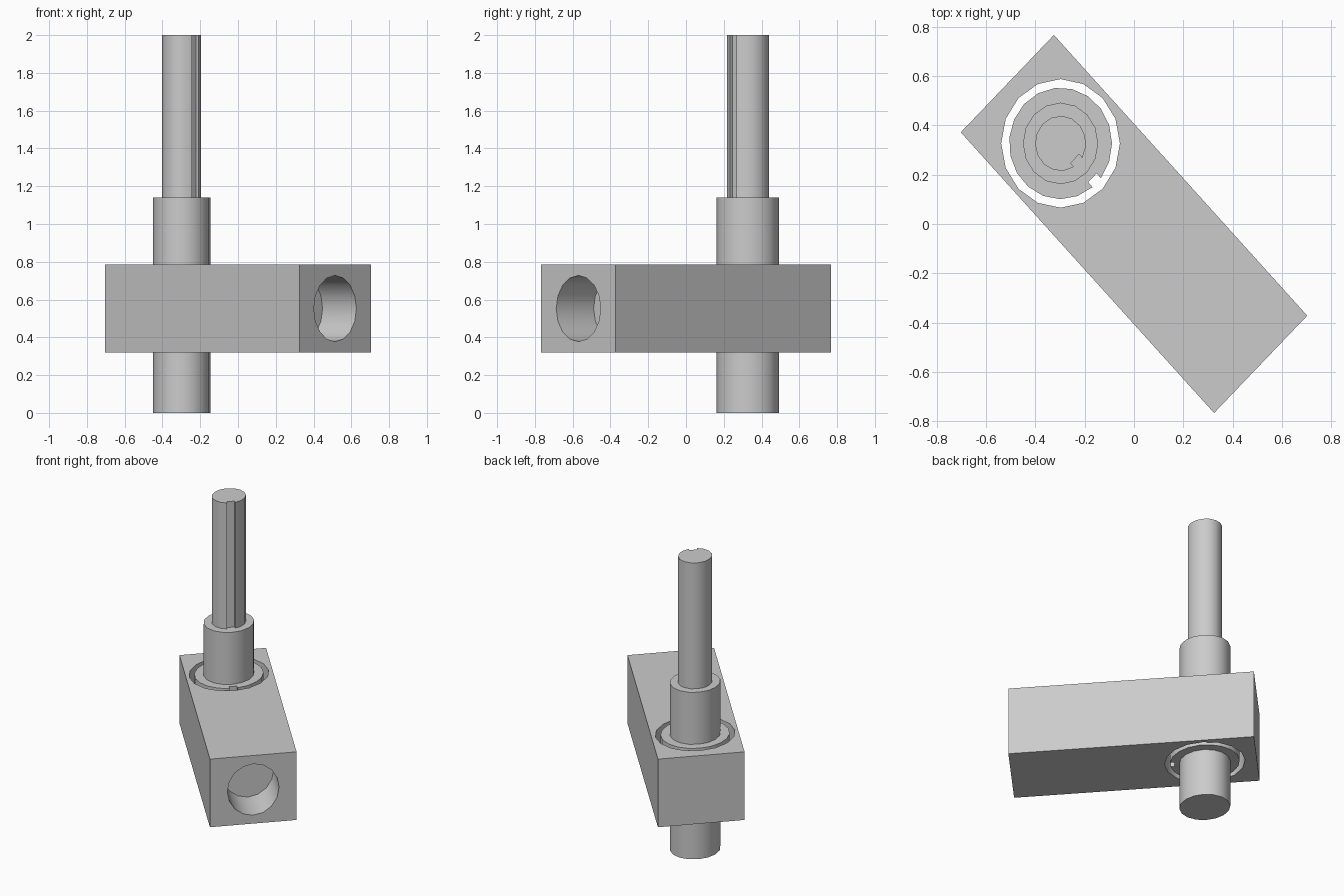
import bpy
import bmesh
import math
from mathutils import Vector

default = bpy.data.objects.get("Cube")
if default:
    bpy.data.objects.remove(default, do_unlink=True)

steel = bpy.data.materials.new("grey_steel")
steel.use_nodes = True
steel.diffuse_color = (0.6, 0.6, 0.6, 1)
steel.node_tree.nodes["Principled BSDF"].inputs["Base Color"].default_value = (0.6, 0.6, 0.6, 1)

UP = Vector((0, 0, 1))
AXIS = Vector((-0.298, 0.327, 0))       # centre line of the shaft
STRETCH = (0.96, 1.04)                  # round parts are slightly oval
BOTTOM, TOP = 0.32, 0.785               # arm underside and upper face
KEY_ANGLE = -math.pi / 4


def prism(name, points, direction):
    """Solid made by sweeping a closed outline along a vector."""
    mesh = bpy.data.meshes.new(name)
    bm = bmesh.new()
    base = bm.faces.new([bm.verts.new(p) for p in points])
    swept = bmesh.ops.extrude_face_region(bm, geom=[base], use_keep_orig=True)
    moved = [v for v in swept["geom"] if isinstance(v, bmesh.types.BMVert)]
    bmesh.ops.translate(bm, verts=moved, vec=direction)
    bmesh.ops.recalc_face_normals(bm, faces=bm.faces[:])
    bm.to_mesh(mesh)
    bm.free()
    mesh.materials.append(steel)
    obj = bpy.data.objects.new(name, mesh)
    bpy.context.collection.objects.link(obj)
    return obj


def select(obj):
    bpy.ops.object.select_all(action='DESELECT')
    obj.select_set(True)
    bpy.context.view_layer.objects.active = obj


def smooth(obj):
    select(obj)
    bpy.ops.object.shade_smooth_by_angle(angle=math.radians(35))


def cut(obj, cutter):
    cutter.hide_render = True
    mod = obj.modifiers.new("cut", 'BOOLEAN')
    mod.operation, mod.solver, mod.object = 'DIFFERENCE', 'EXACT', cutter
    select(obj)
    bpy.ops.object.modifier_apply(modifier=mod.name)
    bpy.data.objects.remove(cutter, do_unlink=True)


def post(name, radius, sides, low, high, key_floor=0, key_width=0.05):
    """Upright oval cylinder, with an optional keyway along its side."""
    gap = math.asin(key_width / 2 / radius) if key_floor else 0
    steps = sides if key_floor else sides - 1
    span = math.tau - 2 * gap if key_floor else math.tau * steps / sides
    flat = [Vector((radius * math.cos(a), radius * math.sin(a)))
            for a in (KEY_ANGLE + gap + span * i / steps for i in range(steps + 1))]
    if key_floor:
        out = Vector((math.cos(KEY_ANGLE), math.sin(KEY_ANGLE)))
        side = Vector((-out.y, out.x)) * key_width / 2
        flat += [out * key_floor - side, out * key_floor + side]
    ring = [AXIS + Vector((p.x * STRETCH[0], p.y * STRETCH[1], low)) for p in flat]
    return prism(name, ring, UP * (high - low))


# Arm: a slanted bar with a shaft opening and a blind bore in its end
near, right = Vector((0.325, -0.767, BOTTOM)), Vector((0.703, -0.372, BOTTOM))
back, left = Vector((-0.325, 0.767, BOTTOM)), Vector((-0.703, 0.372, BOTTOM))
arm = prism("arm", [near, right, back, left], UP * (TOP - BOTTOM))
cut(arm, post("opening_cutter", 0.251, 16, BOTTOM - 0.1, TOP + 0.1))

across = (right - near).normalized()
inward = (left - near).normalized()
mouth = (near + right) / 2 + UP * (TOP - BOTTOM) / 2 - inward * 0.1
circle = [math.tau * i / 16 for i in range(16)]
cut(arm, prism("bore_cutter",
               [mouth + across * 0.163 * math.cos(a) + UP * 0.175 * math.sin(a) for a in circle],
               inward * 0.367))
smooth(arm)

# Collar with a keyway, inside the arm opening
smooth(post("collar", 0.2175, 18, BOTTOM, TOP, key_floor=0.19))

# Stepped shaft: thick sleeve, then a thinner keyed spindle
smooth(post("sleeve", 0.159, 16, 0, 1.14))
smooth(post("spindle", 0.1075, 14, 1.14, 2, key_floor=0.085))
